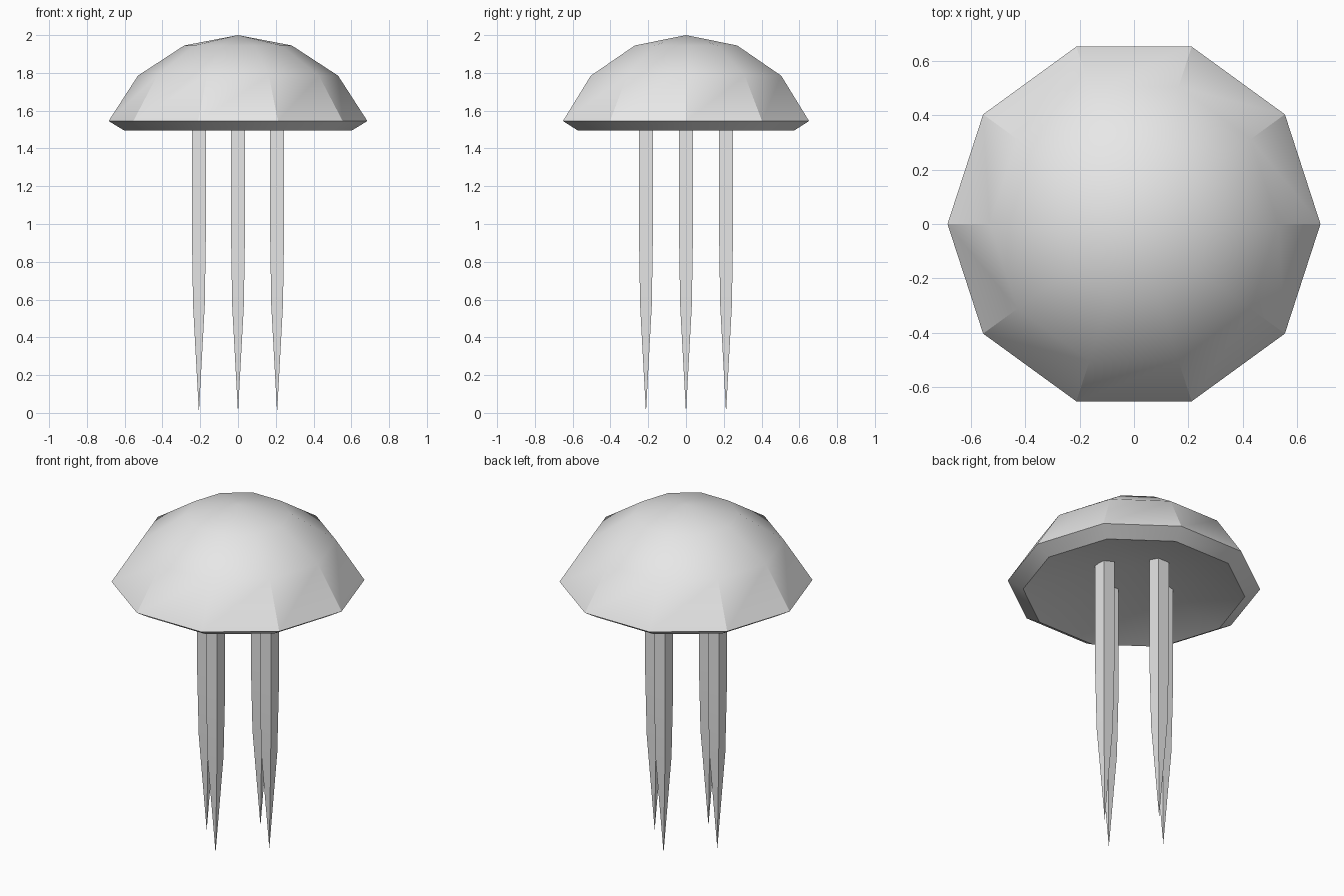
import bpy, bmesh, math

if "Cube" in bpy.data.objects:
    bpy.data.objects.remove(bpy.data.objects["Cube"], do_unlink=True)

# Single pale grey material
grey = bpy.data.materials.new("pale grey")
grey.use_nodes = True
grey.diffuse_color = (0.8, 0.8, 0.8, 1)
grey.node_tree.nodes["Principled BSDF"].inputs["Base Color"].default_value = (0.8, 0.8, 0.8, 1)


def lathe(name, profile, sides, turn=0.0, squash=(1, 1), location=(0, 0, 0)):
    """Join rings of (radius, height); a zero radius becomes a single point."""
    bm = bmesh.new()
    rings = []
    for r, z in profile:
        if r == 0:
            rings.append([bm.verts.new((0, 0, z))] * sides)
            continue
        angles = [turn + math.tau * i / sides for i in range(sides)]
        rings.append([bm.verts.new((r * math.cos(a) * squash[0],
                                    r * math.sin(a) * squash[1], z)) for a in angles])
    for low, high in zip(rings, rings[1:]):
        for i in range(sides):
            j = (i + 1) % sides
            corners = list(dict.fromkeys((low[i], low[j], high[j], high[i])))
            bm.faces.new(corners)
    # Cap an open start so that the solid is closed
    if profile[0][0] > 0:
        bm.faces.new(list(reversed(rings[0])))
    bmesh.ops.recalc_face_normals(bm, faces=bm.faces)
    mesh = bpy.data.meshes.new(name)
    bm.to_mesh(mesh)
    bm.free()
    mesh.materials.append(grey)
    obj = bpy.data.objects.new(name, mesh)
    obj.location = location
    bpy.context.collection.objects.link(obj)
    return obj


def smooth(obj):
    bpy.ops.object.select_all(action="DESELECT")
    obj.select_set(True)
    bpy.context.view_layer.objects.active = obj
    bpy.ops.object.shade_smooth_by_angle(angle=math.radians(30))


# Ten-sided bell with a shallow hollow underneath
bell = lathe("bell", [(0, 1.66), (0.602, 1.495), (0.685, 1.545),
                      (0.53, 1.785), (0.285, 1.945), (0, 2.0)], 10)
smooth(bell)

# Four square tentacles tapering to points, set into the hollow
half = math.sqrt(2)
tentacle_profile = [(0.037 * half, 1.63), (0.037 * half, 0.95),
                    (0.031 * half, 0.57), (0, 0)]
for name, x, y in (("left", 0.207, 0), ("right", -0.207, 0),
                   ("front", 0, -0.212), ("back", 0, 0.212)):
    tentacle = lathe(name + "_tentacle", tentacle_profile, 4,
                     turn=math.pi / 4, location=(x, y, 0))
    smooth(tentacle)
